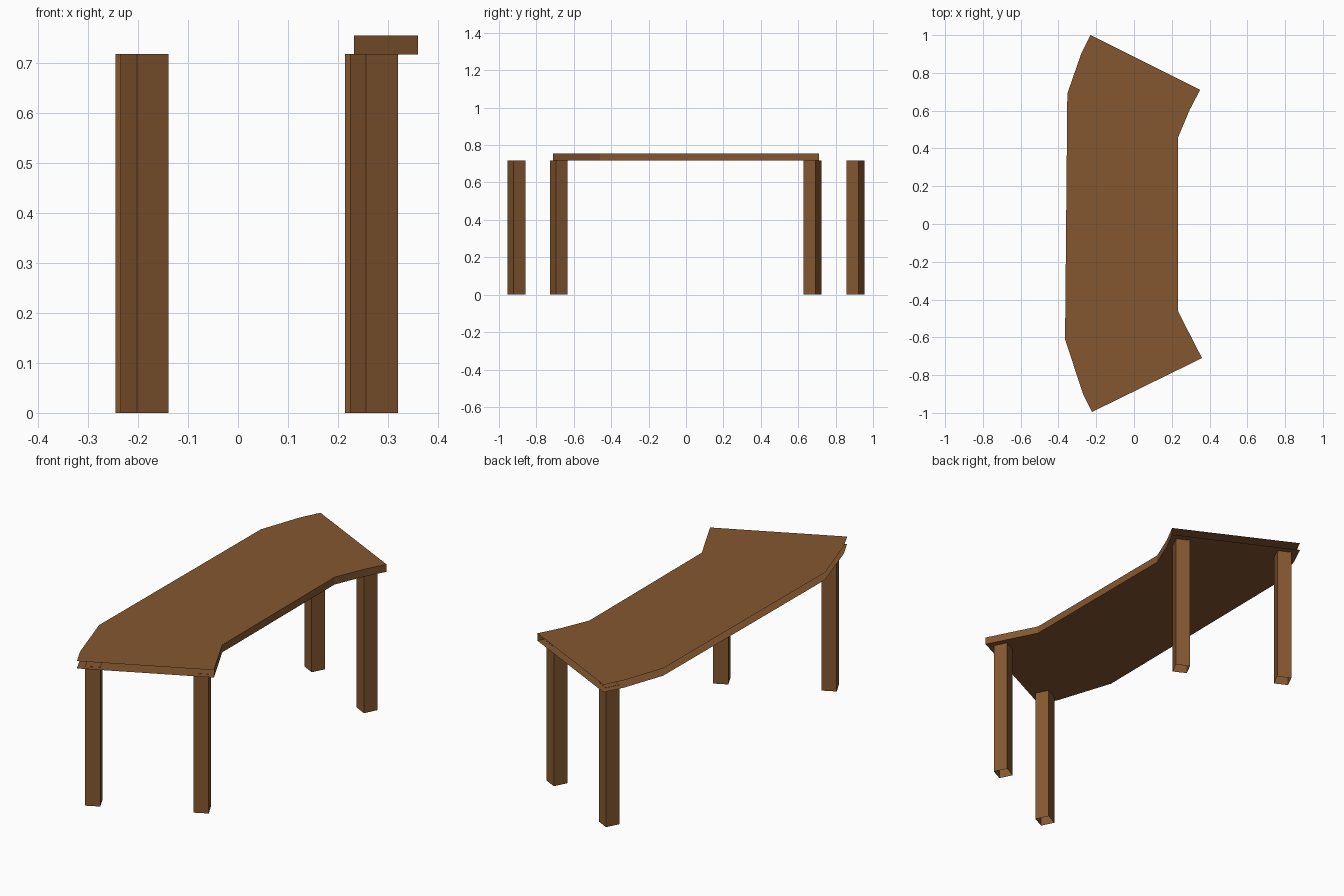
import bpy, bmesh, math

if "Cube" in bpy.data.objects:
    bpy.data.objects.remove(bpy.data.objects["Cube"])

wood = bpy.data.materials.new("brown wood")
wood.diffuse_color = (0.235, 0.097, 0.030, 1)
wood.use_nodes = True
wood.node_tree.nodes["Principled BSDF"].inputs["Base Color"].default_value = wood.diffuse_color

TOP_Z, UNDER_Z = 0.755, 0.717

# tabletop outline: concave front edge (+x) then the bowed outer edge (-x)
inner = [(0.36, -0.71), (0.232, -0.46), (0.232, 0.455), (0.295, 0.605), (0.35, 0.71)]
outer = [(-0.23, 1.0), (-0.28, 0.9), (-0.353, 0.69), (-0.365, -0.61), (-0.27, -0.9), (-0.222, -0.995)]


def finish(bm, name):
    mesh = bpy.data.meshes.new(name)
    bm.to_mesh(mesh)
    bm.free()
    mesh.materials.append(wood)
    obj = bpy.data.objects.new(name, mesh)
    bpy.context.collection.objects.link(obj)


# tabletop: upper and lower sheets joined only by the inner edge band
bm = bmesh.new()
up = [bm.verts.new((x, y, TOP_Z)) for x, y in inner + outer]
low = [bm.verts.new((x, y, UNDER_Z)) for x, y in inner + outer]
bm.faces.new(up)
bm.faces.new(low[::-1])
for i in range(len(inner) - 1):
    bm.faces.new((low[i], low[i + 1], up[i + 1], up[i]))
finish(bm, "tabletop")


# legs: open square tubes turned to follow the slanted ends
def leg(name, cx, cy, angle, side=0.071):
    r = side / math.sqrt(2)
    bm = bmesh.new()
    rings = []
    for z in (0, UNDER_Z + 0.001):
        rings.append([bm.verts.new((cx + r * math.cos(angle + math.pi * (k + 0.5) / 2),
                                    cy + r * math.sin(angle + math.pi * (k + 0.5) / 2), z))
                      for k in range(4)])
    a, b = rings
    for k in range(4):
        n = (k + 1) % 4
        bm.faces.new((a[k], a[n], b[n], b[k]))
    finish(bm, name)


tilt = math.radians(27)
leg("front_left_leg", -0.187, -0.907, tilt)
leg("front_right_leg", 0.272, -0.68, tilt)
leg("back_left_leg", -0.197, 0.907, -tilt)
leg("back_right_leg", 0.262, 0.676, -tilt)
